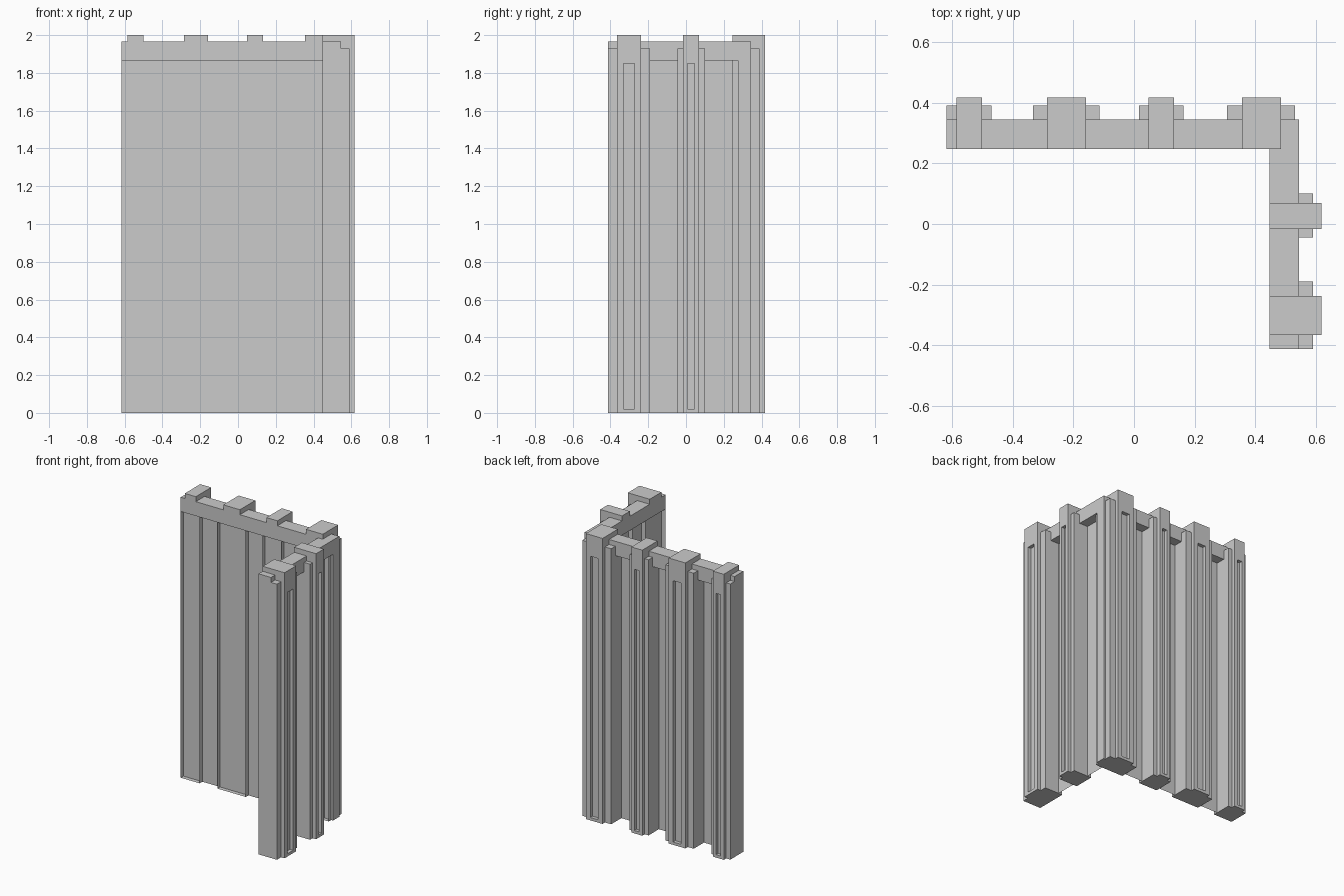
import bpy, bmesh
from mathutils import Vector

if "Cube" in bpy.data.objects:
    bpy.data.objects.remove(bpy.data.objects["Cube"])

# Wall space (s along wall, d outward from the inner face, z) to world space
def back(s, d, z):
    return Vector((s, 0.247 + d, z))

def right(s, d, z):
    return Vector((0.447 + d, s, z))

BEAM, FLANGE, PILLAR, PANEL = 0.097, 0.143, 0.17, 0.03

def finish(name, bm):
    me = bpy.data.meshes.new(name)
    bm.to_mesh(me)
    bm.free()
    ob = bpy.data.objects.new(name, me)
    bpy.context.collection.objects.link(ob)

def block(name, wall, s, d, z, open_inner=False, slot=None):
    bm = bmesh.new()
    v = [bm.verts.new(wall(a, b, c)) for c in z for b in d for a in s]
    faces = [(0, 1, 3, 2), (4, 6, 7, 5), (0, 4, 5, 1),
             (2, 3, 7, 6), (0, 2, 6, 4), (1, 5, 7, 3)]
    f = [bm.faces.new([v[i] for i in q]) for q in faces]
    bmesh.ops.recalc_face_normals(bm, faces=bm.faces)
    if slot:
        # recessed groove in the outer face
        outer = f[3]
        bmesh.ops.inset_individual(bm, faces=[outer], thickness=0.01)
        mid = outer.calc_center_median()
        cs = sum(s) / 2
        for vert in outer.verts:
            along = vert.co - mid
            side = along.x + along.y
            sv = cs + (slot / 2 if side > 0 else -slot / 2)
            vert.co = wall(sv, d[1], 1.85 if along.z > 0 else 0.02)
        r = bmesh.ops.extrude_discrete_faces(bm, faces=[outer])
        push = wall(0, -0.025, 0) - wall(0, 0, 0)
        bmesh.ops.translate(bm, vec=push, verts=r["faces"][0].verts)
    if open_inner:
        bmesh.ops.delete(bm, geom=[f[2]], context='FACES_ONLY')
    finish(name, bm)

def panel(name, wall, s0, s1):
    bm = bmesh.new()
    bm.faces.new([bm.verts.new(wall(s, PANEL, z))
                  for s, z in ((s0, 0), (s1, 0), (s1, 1.9), (s0, 1.9))])
    finish(name, bm)

def pillar(name, wall, flange, s, slot):
    # open-backed flange, grooved pilaster and projecting cap
    block(name + "_flange", wall, flange, (0, FLANGE), (0, 1.93), open_inner=True)
    block(name + "_pilaster", wall, s, (PANEL, PILLAR), (0, 1.9), slot=slot)
    block(name + "_cap", wall, s, (0, PILLAR), (1.9, 2.0))

# Beams and thin panels
block("back_beam", back, (-0.617, 0.544), (0, BEAM), (1.865, 1.965))
block("side_beam", right, (-0.412, 0.247), (0, BEAM), (1.865, 1.965))
panel("back_panel", back, -0.617, 0.53)
panel("side_panel", right, -0.412, 0.28)
block("corner_post", back, (0.48, 0.544), (0.028, BEAM), (0, 1.9))

# Pillars: wall, flange span, pilaster span, groove width
WIDE, NARROW = 0.06, 0.037
pillars = [
    (back, (-0.617, -0.47), (-0.585, -0.5), NARROW),
    (back, (-0.333, -0.113), (-0.287, -0.158), WIDE),
    (back, (0.017, 0.163), (0.047, 0.132), NARROW),
    (back, (0.307, 0.53), (0.355, 0.484), WIDE),
    (right, (-0.045, 0.101), (-0.017, 0.069), NARROW),
    (right, (-0.412, -0.19), (-0.366, -0.237), WIDE),
]
for i, (wall, flange, span, slot) in enumerate(pillars, 1):
    pillar(f"pillar_{i}", wall, flange, span, slot)
